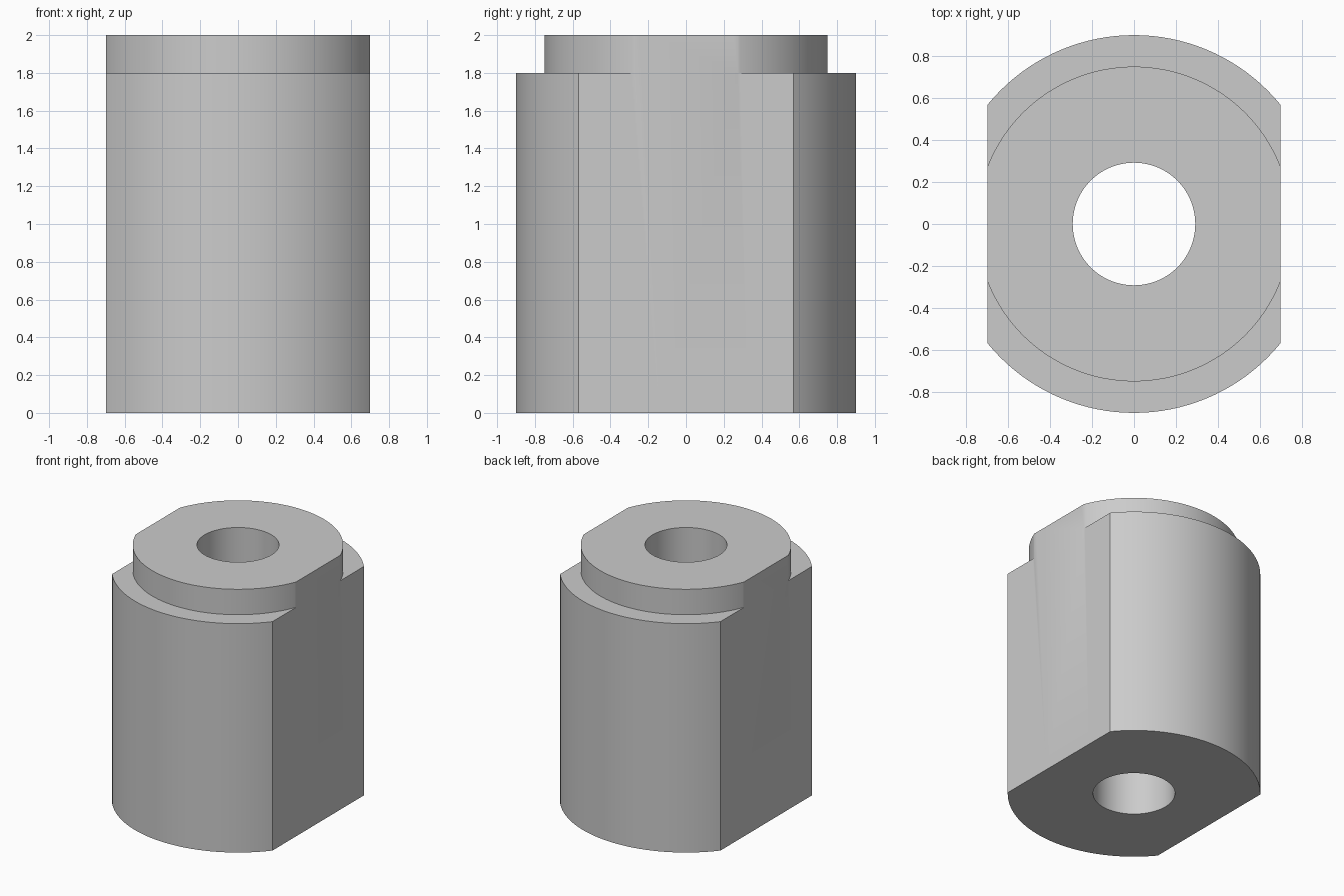
import bpy
import bmesh
import math

cube = bpy.data.objects.get("Cube")
if cube:
    bpy.data.objects.remove(cube, do_unlink=True)

BODY_R, COLLAR_R, BORE_R = 0.9, 0.75, 0.292
SHOULDER_Z, TOP_Z = 1.8, 2.0
FLAT_X = 0.698
SEGMENTS = 128

# One plain grey material
grey = bpy.data.materials.new("plain grey")
grey.use_nodes = True
colour = (0.6, 0.6, 0.6, 1.0)
grey.diffuse_color = colour
grey.node_tree.nodes["Principled BSDF"].inputs["Base Color"].default_value = colour

# Lathe the stepped, bored section around z
profile = [(BORE_R, 0), (BODY_R, 0), (BODY_R, SHOULDER_Z),
           (COLLAR_R, SHOULDER_Z), (COLLAR_R, TOP_Z), (BORE_R, TOP_Z)]
bm = bmesh.new()
verts = [bm.verts.new((0, -r, z)) for r, z in profile]
edges = [bm.edges.new((a, b)) for a, b in zip(verts, verts[1:] + verts[:1])]
bmesh.ops.spin(bm, geom=verts + edges, cent=(0, 0, 0), axis=(0, 0, 1),
               angle=math.tau, steps=SEGMENTS, use_duplicate=False)
bmesh.ops.remove_doubles(bm, verts=bm.verts, dist=1e-4)

# Mill a flat on each side
for side in (-1, 1):
    bmesh.ops.bisect_plane(bm, geom=bm.verts[:] + bm.edges[:] + bm.faces[:],
                           dist=1e-5, plane_co=(side * FLAT_X, 0, 0),
                           plane_no=(side, 0, 0), clear_outer=True)
    rim = [e for e in bm.edges if e.is_boundary
           and all(abs(v.co.x - side * FLAT_X) < 1e-3 for v in e.verts)]
    bmesh.ops.contextual_create(bm, geom=rim)
bmesh.ops.recalc_face_normals(bm, faces=bm.faces)

mesh = bpy.data.meshes.new("flatted_bushing")
bm.to_mesh(mesh)
bm.free()
mesh.materials.append(grey)
bushing = bpy.data.objects.new("flatted_bushing", mesh)
bpy.context.collection.objects.link(bushing)

# Smooth curved walls, keep corners crisp
bpy.ops.object.select_all(action='DESELECT')
bushing.select_set(True)
bpy.context.view_layer.objects.active = bushing
bpy.ops.object.shade_smooth_by_angle(angle=math.radians(25))
